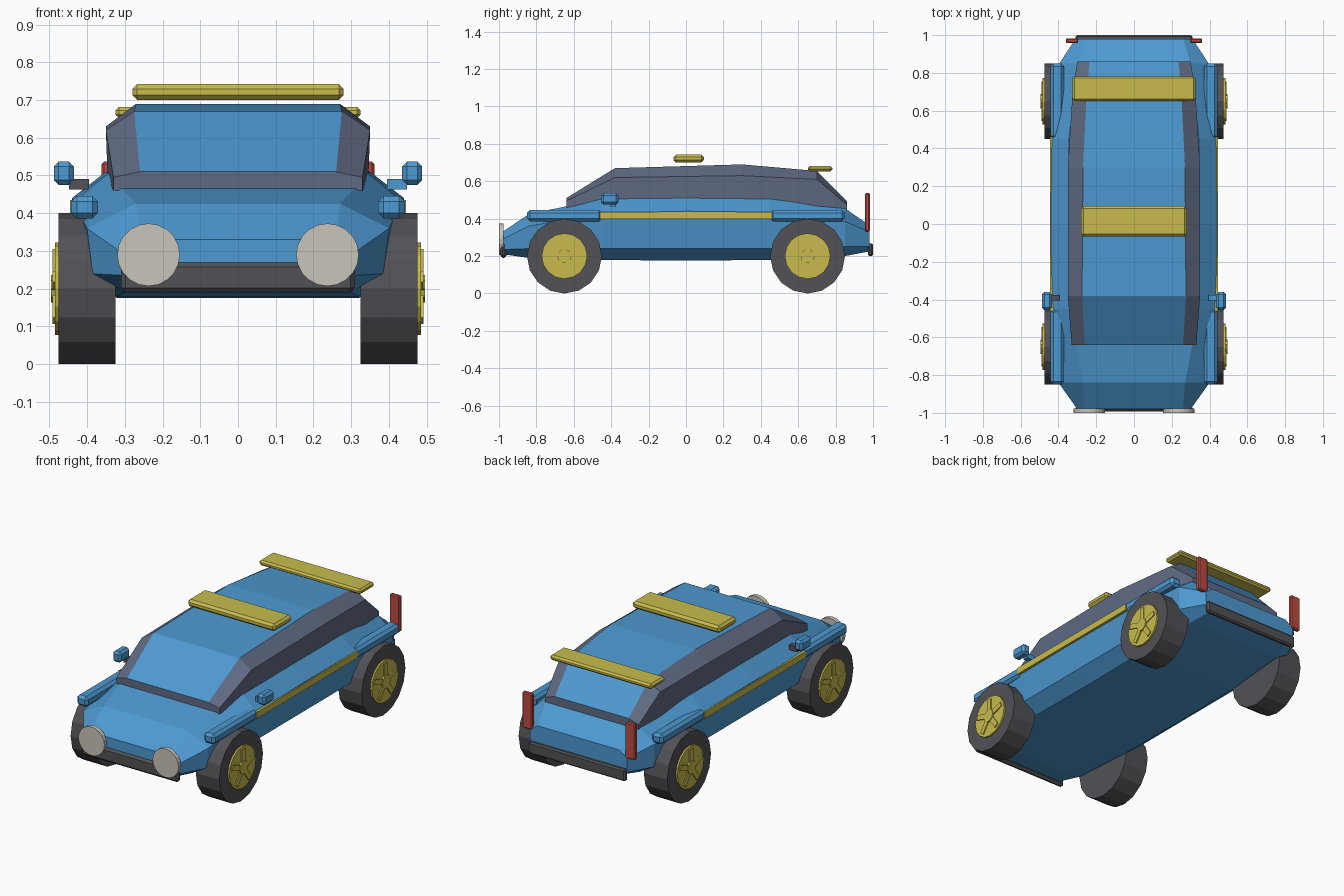
import bpy, bmesh, math
from mathutils import Matrix, Vector

if "Cube" in bpy.data.objects:
    bpy.data.objects.remove(bpy.data.objects["Cube"])


def material(name, rgb):
    m = bpy.data.materials.new(name)
    m.diffuse_color = (*rgb, 1)
    m.use_nodes = True
    m.node_tree.nodes["Principled BSDF"].inputs["Base Color"].default_value = m.diffuse_color
    return m


BLUE = material("body blue", (0.075, 0.32, 0.64))
SLATE = material("glass slate", (0.115, 0.145, 0.225))
GREY = material("rubber grey", (0.085, 0.085, 0.095))
YELLOW = material("trim yellow", (0.58, 0.50, 0.075))
CREAM = material("lamp cream", (0.58, 0.56, 0.49))
RED = material("lamp red", (0.50, 0.07, 0.055))


def finish(name, bm, *mats):
    bmesh.ops.recalc_face_normals(bm, faces=bm.faces[:])
    me = bpy.data.meshes.new(name)
    bm.to_mesh(me)
    bm.free()
    for m in mats:
        me.materials.append(m)
    ob = bpy.data.objects.new(name, me)
    bpy.context.collection.objects.link(ob)
    return ob


def box(name, mat, x, y, z, bevel=0.0):
    """Box from (min, max) ranges with an optional one-segment bevel."""
    bm = bmesh.new()
    size = [b - a for a, b in (x, y, z)]
    mid = Vector([(a + b) / 2 for a, b in (x, y, z)])
    bmesh.ops.create_cube(bm, size=1, matrix=Matrix.Translation(mid) @ Matrix.Diagonal((*size, 1)))
    if bevel:
        bmesh.ops.bevel(bm, geom=bm.edges[:], offset=bevel, segments=1, affect='EDGES')
    return finish(name, bm, mat)


def disc(bm, axis, centre, r, depth, sides):
    rot = Matrix.Rotation(math.pi / 2, 4, 'Y' if axis == 'X' else 'X')
    bmesh.ops.create_cone(bm, cap_ends=True, segments=sides, radius1=r, radius2=r,
                          depth=depth, matrix=Matrix.Translation(centre) @ rot)


def loft(name, stations, *mats):
    """Symmetric loft: each station is y, then half-section (x, z) points from bottom to top."""
    bm = bmesh.new()
    rings = []
    for y, pts in stations:
        ring = [(x, y, z) for x, z in pts] + [(-x, y, z) for x, z in reversed(pts)]
        rings.append([bm.verts.new(p) for p in ring])
    n = len(rings[0])
    for a, b in zip(rings, rings[1:]):
        for i in range(n):
            j = (i + 1) % n
            bm.faces.new((a[i], a[j], b[j], b[i]))
    bm.faces.new(rings[0])
    bm.faces.new(rings[-1])
    return finish(name, bm, *mats)


# Lower body shell
MID = [(0.32, 0.175), (0.40, 0.24), (0.44, 0.44), (0.35, 0.51)]
loft("lower_body", [
    (-0.98, [(0.27, 0.21), (0.30, 0.235), (0.30, 0.29), (0.26, 0.33)]),
    (-0.84, [(0.30, 0.19), (0.385, 0.24), (0.40, 0.36), (0.27, 0.425)]),
    (-0.45, [(0.32, 0.18), (0.40, 0.24), (0.435, 0.43), (0.345, 0.505)]),
    (0.0, MID),
    (0.45, [(0.32, 0.18), (0.40, 0.24), (0.435, 0.435), (0.345, 0.505)]),
    (0.85, [(0.30, 0.20), (0.385, 0.25), (0.395, 0.385), (0.30, 0.455)]),
    (0.98, [(0.27, 0.225), (0.31, 0.25), (0.31, 0.33), (0.26, 0.365)]),
], BLUE)

# Cabin: slate side glass, blue windscreen, roof and rear panel
cabin = loft("cabin", [
    (-0.64, [(0.33, 0.46), (0.33, 0.495), (0.26, 0.51)]),
    (-0.38, [(0.345, 0.48), (0.35, 0.62), (0.275, 0.67)]),
    (0.30, [(0.345, 0.48), (0.35, 0.63), (0.27, 0.69)]),
    (0.70, [(0.325, 0.45), (0.325, 0.61), (0.25, 0.655)]),
    (0.86, [(0.30, 0.42), (0.30, 0.475), (0.235, 0.495)]),
], SLATE, BLUE)
for f in cabin.data.polygons:
    if abs(f.normal.x) < 0.05 and f.normal.z > 0.3:
        f.material_index = 1

# Bumpers
box("front_bumper", GREY, (-0.31, 0.31), (-0.993, -0.96), (0.19, 0.27), 0.012)
box("rear_bumper", GREY, (-0.31, 0.31), (0.972, 1.0), (0.20, 0.268), 0.008)

# Roof bar and rear spoiler
box("roof_bar", YELLOW, (-0.28, 0.28), (-0.067, 0.095), (0.70, 0.742), 0.013)
box("rear_spoiler", YELLOW, (-0.325, 0.325), (0.652, 0.782), (0.652, 0.682), 0.010)

for side, s in (("left", -1), ("right", 1)):
    def sx(a, b):
        return tuple(sorted((s * a, s * b)))

    # Side stripe
    box(side + "_stripe", YELLOW, sx(0.41, 0.445), (-0.46, 0.46), (0.397, 0.435))

    # Mirror and its arm (the left arm is grey)
    box(side + "_mirror", BLUE, sx(0.435, 0.488), (-0.455, -0.36), (0.475, 0.537), 0.013)
    box(side + "_mirror_arm", BLUE if s > 0 else GREY, sx(0.395, 0.448), (-0.405, -0.375), (0.463, 0.491))

    # Tail light
    box(side + "_tail_light", RED, sx(0.297, 0.361), (0.957, 0.983), (0.33, 0.537), 0.006)

    # Headlight
    bm = bmesh.new()
    disc(bm, 'Y', (s * 0.237, -0.988, 0.29), 0.083, 0.024, 20)
    finish(side + "_headlight", bm, CREAM)

    for end, e in (("front", -1), ("rear", 1)):
        tag = f"{end}_{side}"
        # Fender bar above the wheel
        box(tag + "_fender", BLUE, sx(0.371, 0.442), tuple(sorted((e * 0.45, e * 0.85))),
            (0.386, 0.446), 0.015)

        # Tyre
        hub = Vector((0, e * 0.65, 0.2))
        bm = bmesh.new()
        disc(bm, 'X', hub + Vector((s * 0.40, 0, 0)), 0.2, 0.15, 16)
        finish(tag + "_tyre", bm, GREY)

        # Wheel disc with centre cap and five spokes
        bm = bmesh.new()
        disc(bm, 'X', hub + Vector((s * 0.465, 0, 0)), 0.122, 0.04, 16)
        disc(bm, 'X', hub + Vector((s * 0.485, 0, 0)), 0.038, 0.02, 10)
        for k in range(5):
            m = (Matrix.Translation(hub) @ Matrix.Rotation(k * math.tau / 5, 4, 'X')
                 @ Matrix.Translation((s * 0.482, 0, 0.06)) @ Matrix.Diagonal((0.018, 0.03, 0.09, 1)))
            bmesh.ops.create_cube(bm, size=1, matrix=m)
        finish(tag + "_rim", bm, YELLOW)
